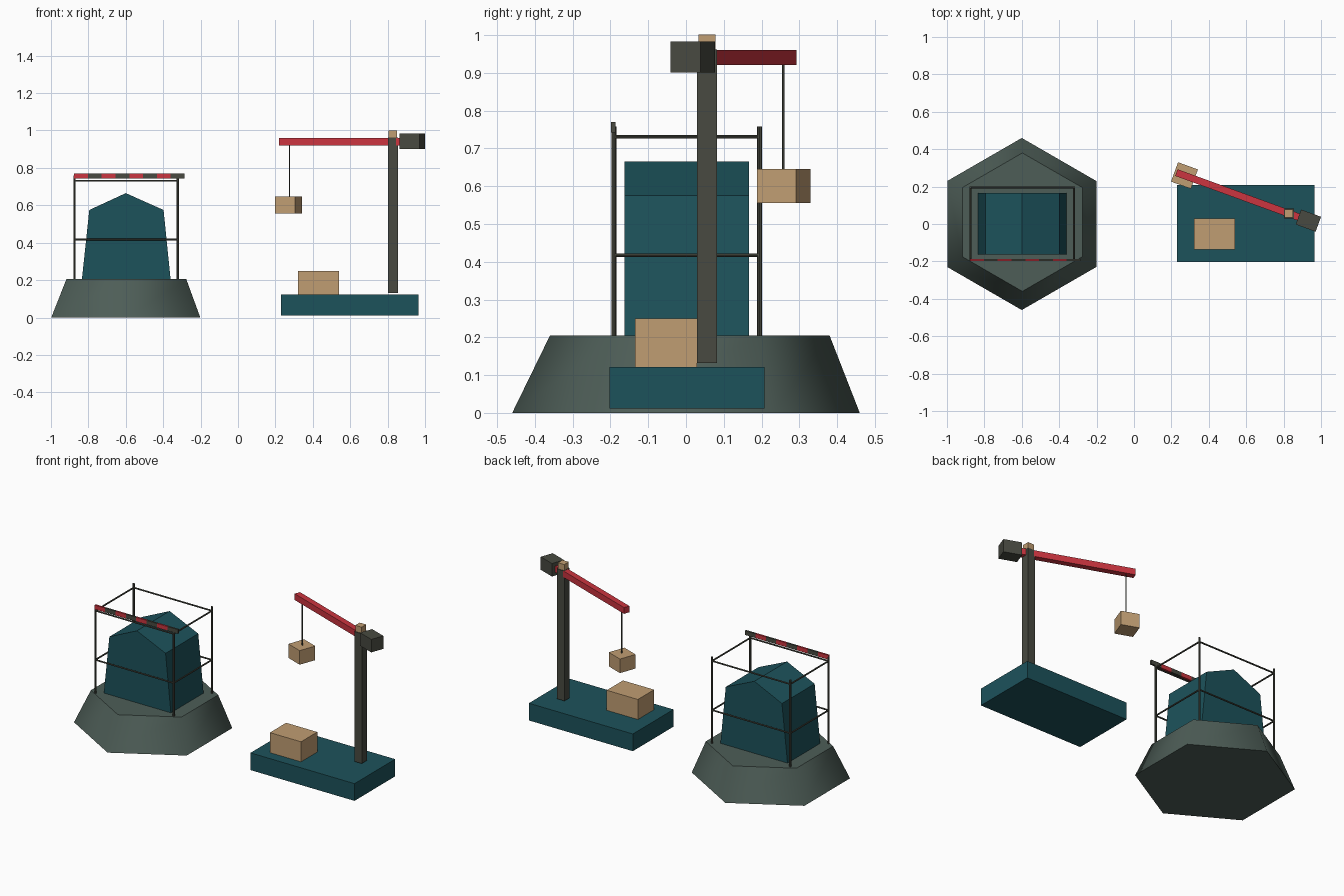
import bpy, bmesh
from math import radians, cos, sin
from mathutils import Vector

if "Cube" in bpy.data.objects:
    bpy.data.objects.remove(bpy.data.objects["Cube"])


def material(name, rgb):
    m = bpy.data.materials.new(name)
    m.diffuse_color = (*rgb, 1)
    m.use_nodes = True
    m.node_tree.nodes["Principled BSDF"].inputs["Base Color"].default_value = m.diffuse_color
    return m


TEAL = material("teal", (0.012, 0.085, 0.105))
STONE = material("stone", (0.075, 0.11, 0.095))
STEEL = material("steel", (0.065, 0.068, 0.052))
RED = material("red", (0.6, 0.035, 0.05))
WOOD = material("wood", (0.53, 0.34, 0.17))


def add_object(name, bm, mat):
    bmesh.ops.recalc_face_normals(bm, faces=bm.faces)
    mesh = bpy.data.meshes.new(name)
    bm.to_mesh(mesh)
    bm.free()
    mesh.materials.append(mat)
    ob = bpy.data.objects.new(name, mesh)
    bpy.context.collection.objects.link(ob)
    return ob


def box(name, center, size, mat, turn=0):
    bm = bmesh.new()
    bmesh.ops.create_cube(bm, size=1)
    bmesh.ops.scale(bm, vec=size, verts=bm.verts)
    ob = add_object(name, bm, mat)
    ob.location = center
    ob.rotation_euler.z = radians(turn)
    return ob


def rod(name, a, b, radius, mat, sides=8):
    a, b = Vector(a), Vector(b)
    bm = bmesh.new()
    bmesh.ops.create_cone(bm, cap_ends=True, segments=sides, radius1=radius,
                          radius2=radius, depth=(b - a).length)
    ob = add_object(name, bm, mat)
    ob.location = (a + b) / 2
    ob.rotation_euler = (b - a).to_track_quat('Z', 'Y').to_euler()
    return ob


# Hexagonal plinth, corners pointing front and back
bm = bmesh.new()
rings = []
for r, z, cx, cy in ((0.46, 0, -0.6, 0), (0.37, 0.205, -0.597, 0.01)):
    rings.append([bm.verts.new((cx + r * cos(radians(30 + 60 * i)),
                                cy + r * sin(radians(30 + 60 * i)), z)) for i in range(6)])
for i in range(6):
    j = (i + 1) % 6
    bm.faces.new((rings[0][i], rings[0][j], rings[1][j], rings[1][i])).smooth = True
for ring in rings:
    bm.faces.new(ring)
plinth = add_object("hex_plinth", bm, STONE)
bpy.context.view_layer.objects.active = plinth
plinth.select_set(True)
bpy.ops.object.shade_smooth_by_angle(angle=radians(61))

# Gabled housing: profile extruded front to back
profile = [(-0.835, 0.2), (-0.36, 0.2), (-0.398, 0.575), (-0.6, 0.665), (-0.795, 0.575)]
bm = bmesh.new()
face = bm.faces.new([bm.verts.new((x, -0.163, z)) for x, z in profile])
ext = bmesh.ops.extrude_face_region(bm, geom=[face], use_keep_orig=True)
bmesh.ops.translate(bm, vec=(0, 0.33, 0),
                    verts=[v for v in ext["geom"] if isinstance(v, bmesh.types.BMVert)])
add_object("gabled_housing", bm, TEAL)

# Guard rail frame: four posts and two rings of rails
corners = [(-0.874, -0.191), (-0.321, -0.191), (-0.321, 0.195), (-0.874, 0.195)]
for i, (x, y) in enumerate(corners):
    x2, y2 = corners[(i + 1) % 4]
    rod("guard_post", (x, y, 0.2), (x, y, 0.758), 0.0065, STEEL)
    for z in (0.417, 0.731):
        rod("guard_rail", (x, y, z), (x2, y2, z), 0.005, STEEL)

# Striped barrier along the front of the frame
step = 0.59 / 8
for i in range(8):
    box("barrier_stripe", (-0.876 + step * (i + 0.5), -0.192, 0.756),
        (step, 0.012, 0.027), STEEL if i % 2 else RED)

# Crane platform, crate and mast
box("crane_platform", (0.5975, 0.003, 0.067), (0.735, 0.41, 0.11), TEAL)
box("platform_crate", (0.43, -0.053, 0.186), (0.22, 0.164, 0.128), WOOD)
MX, MY, TURN = 0.828, 0.056, -20
box("crane_mast", (MX, MY, 0.547), (0.053, 0.053, 0.83), STEEL)
box("mast_cap", (MX, MY, 0.98), (0.045, 0.045, 0.042), WOOD)


def along(d, z):
    # Point at distance d from the mast along the turned boom
    return (MX + d * cos(radians(TURN)), MY + d * sin(radians(TURN)), z)


# Boom, counterweight, rope and hanging load
box("crane_boom", along(-0.29, 0.941), (0.70, 0.038, 0.04), RED, TURN)
box("counterweight", along(0.111, 0.942), (0.113, 0.085, 0.083), STEEL, TURN)
rod("hoist_rope", along(-0.589, 0.64), along(-0.589, 0.925), 0.0035, STEEL, 6)
box("hanging_load", along(-0.594, 0.601), (0.113, 0.11, 0.09), WOOD, TURN)
